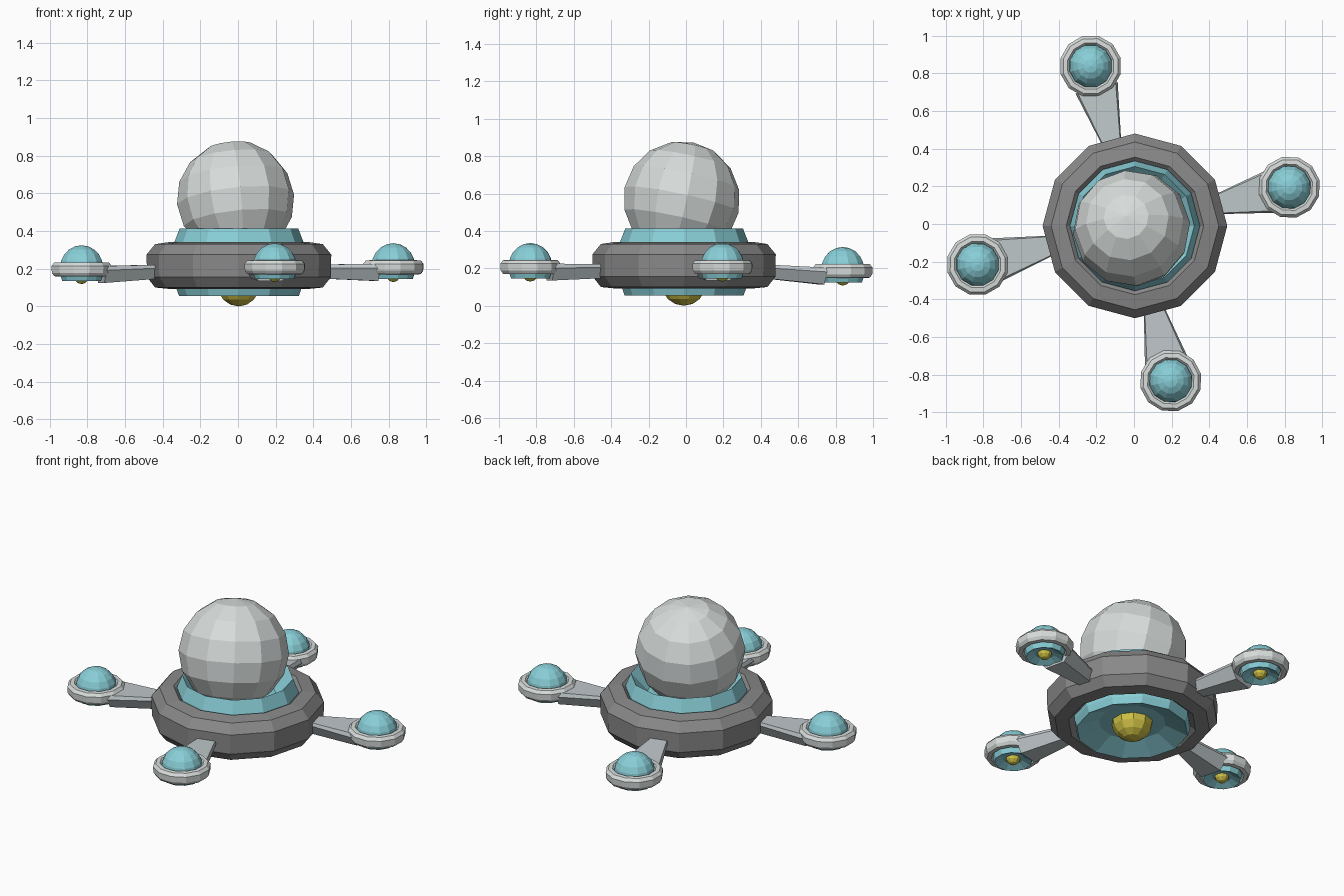
import bpy, bmesh
from math import pi, cos, sin, atan2, hypot
from mathutils import Vector

if "Cube" in bpy.data.objects:
    bpy.data.objects.remove(bpy.data.objects["Cube"])


def material(name, color):
    m = bpy.data.materials.new(name)
    m.diffuse_color = (*color, 1)
    m.use_nodes = True
    m.node_tree.nodes["Principled BSDF"].inputs["Base Color"].default_value = m.diffuse_color
    return m


TEAL = material("teal", (0.25, 0.62, 0.68))
YELLOW = material("yellow", (0.62, 0.53, 0.06))
DARK = material("dark_grey", (0.25, 0.25, 0.25))
LIGHT = material("light_grey", (0.68, 0.72, 0.71))
ARM = material("arm_grey", (0.52, 0.57, 0.59))


def finish(bm, name, mat, loc=(0, 0, 0), rot=(0, 0, 0)):
    bmesh.ops.recalc_face_normals(bm, faces=bm.faces)
    me = bpy.data.meshes.new(name)
    bm.to_mesh(me)
    bm.free()
    me.materials.append(mat)
    ob = bpy.data.objects.new(name, me)
    ob.location, ob.rotation_euler = loc, rot
    bpy.context.collection.objects.link(ob)
    return ob


def lathe(name, profile, mat, loc=(0, 0, 0), turn=0, n=12, loop=False):
    """Revolve (radius, z) points; a loop makes a ring, otherwise the ends are capped."""
    bm = bmesh.new()
    rows = [[bm.verts.new((r * cos(2 * pi * i / n), r * sin(2 * pi * i / n), z))
             for i in range(n)] for r, z in profile]
    pairs = list(zip(rows, rows[1:])) + ([(rows[-1], rows[0])] if loop else [])
    for a, b in pairs:
        for i in range(n):
            j = (i + 1) % n
            bm.faces.new((a[i], a[j], b[j], b[i]))
    if not loop:
        bm.faces.new(rows[0])
        bm.faces.new(rows[-1])
    return finish(bm, name, mat, loc, (0, 0, turn))


def ball(name, radius, mat, loc, rot=(0, 0, 0), seg=12, rings=8):
    bm = bmesh.new()
    bmesh.ops.create_uvsphere(bm, u_segments=seg, v_segments=rings, radius=radius)
    return finish(bm, name, mat, loc, rot)


# Central body: tyre-like ring, teal core with hollow lips, glass ball and lamp
C = (0.005, -0.01, 0)
lathe("body_ring", [(.488, .155), (.49, .275), (.445, .33), (.365, .342), (.31, .29),
                    (.31, .14), (.365, .092), (.445, .1)], DARK, C, loop=True)
lathe("body_core", [(.19, .11), (.318, .055), (.332, .095), (.345, .335),
                    (.315, .412), (.22, .31)], TEAL, C)
ball("cockpit_dome", .313, LIGHT, (-.013, -.023, .567), (-.22, -.08, .1))
ball("body_lamp", .12, YELLOW, (.003, -.012, .12), seg=10)


def pod(name, x, y, z):
    loc, turn = (x, y, z), atan2(y, x)
    lathe(name + "_ring", [(.163, -.018), (.165, .018), (.15, .036), (.126, .038),
                           (.11, .02), (.11, -.02), (.126, -.038), (.15, -.036)],
          LIGHT, loc, turn, loop=True)
    # dome and hollow base share one teal profile
    dome = [(.118 * cos(a), .01 + .118 * sin(a))
            for a in (k * pi / 10 for k in range(5))]
    lathe(name + "_dome", [(.06, -.04), (.106, -.062), (.115, -.035)] + dome
          + [(.002, .128)], TEAL, loc, turn)
    ball(name + "_lamp", .042, YELLOW, (x, y, z - .036), seg=10, rings=6)

    # flaring arm from the body out to the pod
    u = Vector((x, y, 0)).normalized()
    v = Vector((-u.y, u.x, 0))
    bm = bmesh.new()

    def section(r, w, top, mid, low, wlow):
        pts = ((-w * .9, top), (w * .9, top), (w, mid), (wlow, low), (-wlow, low), (-w, mid))
        return [bm.verts.new(u * r + v * s + Vector((0, 0, h))) for s, h in pts]

    a = section(.40, .042, .222, .205, .15, .03)
    b = section(.75, .116, z + .018, z - .005, z - .072, .065)
    for i in range(6):
        j = (i + 1) % 6
        bm.faces.new((a[i], a[j], b[j], b[i]))
    bm.faces.new(a)
    bm.faces.new(b)
    finish(bm, name + "_arm", ARM)


# Four pods, each at a slightly different height
pod("right_pod", .824, .195, .207)
pod("back_pod", -.23, .838, .186)
pod("left_pod", -.83, -.215, .196)
pod("front_pod", .195, -.832, .207)
